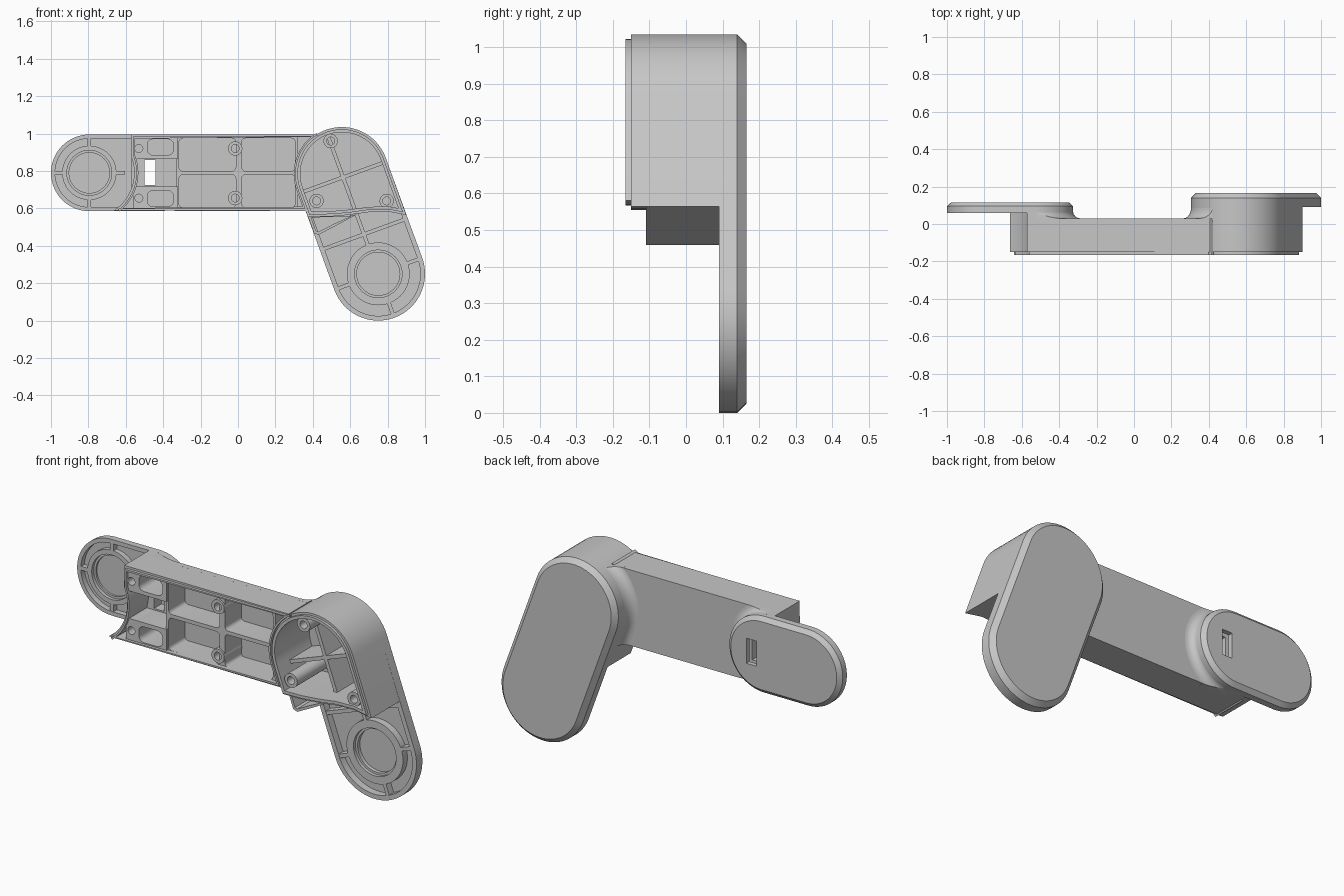
import bpy, bmesh, math
from mathutils import Vector

if "Cube" in bpy.data.objects:
    bpy.data.objects.remove(bpy.data.objects["Cube"])

grey = bpy.data.materials.new("light_grey")
grey.use_nodes = True
grey.diffuse_color = (0.57, 0.57, 0.57, 1)
grey.node_tree.nodes["Principled BSDF"].inputs["Base Color"].default_value = (0.57, 0.57, 0.57, 1)
parts = []


def loft(name, sections, closed=False, keep=True):
    """Join (outline, y) sections of equal length; closed makes a tube wall."""
    bm = bmesh.new()
    rings = [[bm.verts.new((x, y, z)) for x, z in pts] for pts, y in sections]
    n = len(rings[0])
    pairs = list(zip(rings, rings[1:])) + ([(rings[-1], rings[0])] if closed else [])
    for a, b in pairs:
        for i in range(n):
            j = (i + 1) % n
            bm.faces.new((a[i], b[i], b[j], a[j]))
    if not closed:
        bm.faces.new(rings[0])
        bm.faces.new(rings[-1][::-1])
    if bm.calc_volume(signed=True) < 0:
        bmesh.ops.reverse_faces(bm, faces=bm.faces)
    mesh = bpy.data.meshes.new(name)
    bm.to_mesh(mesh)
    bm.free()
    mesh.materials.append(grey)
    ob = bpy.data.objects.new(name, mesh)
    bpy.context.collection.objects.link(ob)
    if keep:
        parts.append(ob)
    else:
        ob.hide_render = True
    return ob


def prism(name, pts, y0, y1, keep=True):
    return loft(name, [(pts, y0), (pts, y1)], keep=keep)


def wall(name, outer, inner, y0, y1):
    return loft(name, [(outer, y0), (outer, y1), (inner, y1), (inner, y0)], closed=True)


def arc(c, r, a0, a1, n=32):
    steps = [math.radians(a0 + (a1 - a0) * i / n) for i in range(n + 1)]
    return [(c[0] + r * math.cos(a), c[1] + r * math.sin(a)) for a in steps]


def circle(c, r):
    return arc(c, r, 0, 360, 48)[:-1]


def capsule(a, b, r):
    ang = math.degrees(math.atan2(b[1] - a[1], b[0] - a[0]))
    return arc(a, r, ang + 90, ang + 270) + arc(b, r, ang - 90, ang + 90)


def rounded(x0, x1, z0, z1, r=0.002):
    pts = []
    for x, z, a in ((x1 - r, z1 - r, 0), (x0 + r, z1 - r, 90),
                    (x0 + r, z0 + r, 180), (x1 - r, z0 + r, 270)):
        pts += arc((x, z), r, a, a + 90, 5)
    return pts


def inset(pts, d):
    """Move a counter-clockwise outline inward by d."""
    out = []
    for i, p in enumerate(pts):
        p = Vector(p)
        e = (p - Vector(pts[i - 1])).normalized()
        f = (Vector(pts[(i + 1) % len(pts)]) - p).normalized()
        m = Vector((-e.y - f.y, e.x + f.x)).normalized()
        out.append(tuple(p + m * d / max(0.5, m.dot(Vector((-e.y, e.x))))))
    return out


def lipped_wall(name, pts, thick, y_back):
    """Outline wall with a narrow step round its open front."""
    step, inner = inset(pts, 0.012), inset(pts, thick)
    return loft(name, [(pts, y_back), (pts, -0.15), (step, -0.15), (step, -0.165),
                       (inner, -0.165), (inner, y_back)], closed=True)


def bar(name, a, b, width, y0, y1):
    a, b = Vector(a), Vector(b)
    d = (b - a).normalized() * width / 2
    s = Vector((-d.y, d.x))
    return prism(name, [tuple(p) for p in (a - s, b - s, b + s, a + s)], y0, y1)


def boolean(targets, tool, op="DIFFERENCE"):
    for ob in targets:
        mod = ob.modifiers.new("cut", "BOOLEAN")
        mod.operation, mod.solver, mod.object = op, "EXACT", tool
        bpy.context.view_layer.objects.active = ob
        bpy.ops.object.modifier_apply(modifier=mod.name)
    bpy.data.objects.remove(tool)


def cut(targets, pts, y0, y1):
    boolean(targets, prism("cutter", pts, y0, y1, keep=False))


# Key centres
head_c, foot_c = (0.555, 0.785), (0.75, 0.25)
end_c, pad_c = (-0.795, 0.79), (-0.53, 0.79)
along = (Vector(foot_c) - Vector(head_c)).normalized()
across = Vector((-along.y, along.x))

# Large chamfered end plate with a shallow pocket
big_plate = loft("large_end_plate", [(capsule(head_c, foot_c, 0.25), 0.09),
                 (capsule(head_c, foot_c, 0.25), 0.14), (capsule(head_c, foot_c, 0.225), 0.165)])
cut([big_plate], capsule(head_c, foot_c, 0.225), 0, 0.13)

# Small chamfered end plate with a shallow pocket
small = capsule(end_c, pad_c, 0.205)
small_plate = loft("small_end_plate", [(small, 0.06), (small, 0.095),
                   (capsule(end_c, pad_c, 0.183), 0.115)])
cut([small_plate], capsule(end_c, pad_c, 0.183), 0, 0.09)

# Deep head wall and the shallower tail below it
head_out = arc(head_c, 0.25, 20, 200) + [(0.373, 0.555), (0.5, 0.557), (0.6, 0.566),
                                         (0.7, 0.58), (0.8, 0.583), (0.9, 0.565)]
lipped_wall("head_wall", head_out, 0.028, 0.14)
tail = [(0.371, 0.565), (0.406, 0.468), (0.43, 0.459), (0.52, 0.505), (0.63, 0.565)]
wall("head_tail", tail, inset(tail, 0.014), -0.11, 0.135)

# Long arm: outline wall with a concave left end, and its back
end_arc = arc(end_c, 0.24, 22, -57, 16)
arm_out = ([(-0.572, 0.995)] + end_arc + [(0.377, 0.587)] +
           arc(head_c, 0.235, 200, 117, 16))
lipped_wall("arm_wall", arm_out, 0.022, 0.03)
prism("arm_back", [(-0.34, 0.587), (0.377, 0.587)] + arc(head_c, 0.235, 200, 117, 16) +
      [(-0.34, 0.995)], 0, 0.03)
slot = rounded(-0.5, -0.44, 0.725, 0.86)
wall("arm_back_slot", rounded(-0.53, -0.33, 0.588, 0.994), slot, 0, 0.03)
prism("arm_end_block", [(-0.572, 0.995)] + end_arc + [(-0.52, 0.588), (-0.52, 0.995)], 0, 0.07)

# Rounded cells inside the arm
for x0, x1 in ((-0.315, -0.012), (0.02, 0.305)):
    for z0, z1 in ((0.605, 0.78), (0.8, 0.975)):
        wall("arm_cell", rounded(x0 - 0.017, x1 + 0.017, z0 - 0.012, z1 + 0.012),
             rounded(x0, x1, z0, z1, 0.02), -0.14, 0.01)
for z0, z1, boss in ((0.61, 0.695, 0.655), (0.885, 0.97, 0.92)):
    wall("side_cell", rounded(-0.502, -0.32, z0 - 0.02, z1 + 0.022),
         rounded(-0.485, -0.345, z0, z1, 0.03), -0.15, 0.01)
    wall("screw_block", rounded(-0.562, -0.5, z0 - 0.02, z1 + 0.022),
         rounded(-0.551, -0.509, boss - 0.021, boss + 0.021, 0.0205), -0.15, 0.01)

# Curved flares blending the arm into both plates
flares = []
for name, a, b, r, x0, x1, top in (("pad_flare", end_c, pad_c, 0.2045, -0.57, 0, 0.035),
                                   ("head_flare", head_c, foot_c, 0.2495, 0, 0.45, 0.06)):
    sec = [(capsule(a, b, r + 0.042 * (1 - math.sin(t * math.pi / 12))),
            0.03 + top * (1 - math.cos(t * math.pi / 12))) for t in range(7)]
    flare = loft(name, [(sec[0][0], 0.01)] + sec)
    boolean([flare], prism("trim", rounded(x0, x1, 0.587, 0.995), -1, 1, keep=False),
            "INTERSECT")
    flares.append(flare)
cut([flares[1]], capsule(head_c, foot_c, 0.235), -0.3, 0.3)
cut([flares[0], small_plate], slot, -0.3, 0.3)

# Screw bosses
for c in ((-0.015, 0.92), (-0.015, 0.655), (0.495, 0.96), (0.42, 0.64), (0.795, 0.64)):
    wall("screw_boss", circle(c, 0.038), circle(c, 0.021), -0.15, 0.135 if c[0] > 0.2 else 0.02)

# Head ribs
h = Vector(head_c) + along * 0.02
bar("head_rib", h - along * 0.25, h + along * 0.2, 0.02, -0.06, 0.14)
bar("head_rib", h - across * 0.235, h + across * 0.235, 0.02, -0.06, 0.14)

# Bearing rings and spokes in both plates
for c, r_in, r_out, rim, y0, y1, turn in ((foot_c, 0.127, 0.168, 0.235, 0.092, 0.14, 20),
                                          (end_c, 0.12, 0.145, 0.19, 0.062, 0.1, 0)):
    wall("bearing_ring", circle(c, r_out), circle(c, r_in), y0, y1)
    wall("bearing_seat", circle(c, r_in + 0.005), circle(c, r_in - 0.012), y0 + 0.018, y1)
    for k in range(4):
        a = math.radians(turn + 90 * k)
        d = Vector((math.cos(a), math.sin(a)))
        bar("plate_spoke", Vector(c) + d * (r_in + 0.015), Vector(c) + d * rim, 0.02, y0, y1)
f = Vector(foot_c)
bar("plate_rib", f - along * 0.16, f - along * 0.34, 0.02, 0.092, 0.14)
bar("plate_rib", f - along * 0.225 - across * 0.235, f - along * 0.225 + across * 0.235,
    0.02, 0.092, 0.14)

# Smooth curved walls, keep edges sharp
bpy.ops.object.select_all(action="DESELECT")
for ob in parts:
    ob.select_set(True)
bpy.context.view_layer.objects.active = parts[0]
bpy.ops.object.shade_smooth_by_angle(angle=math.radians(30))
